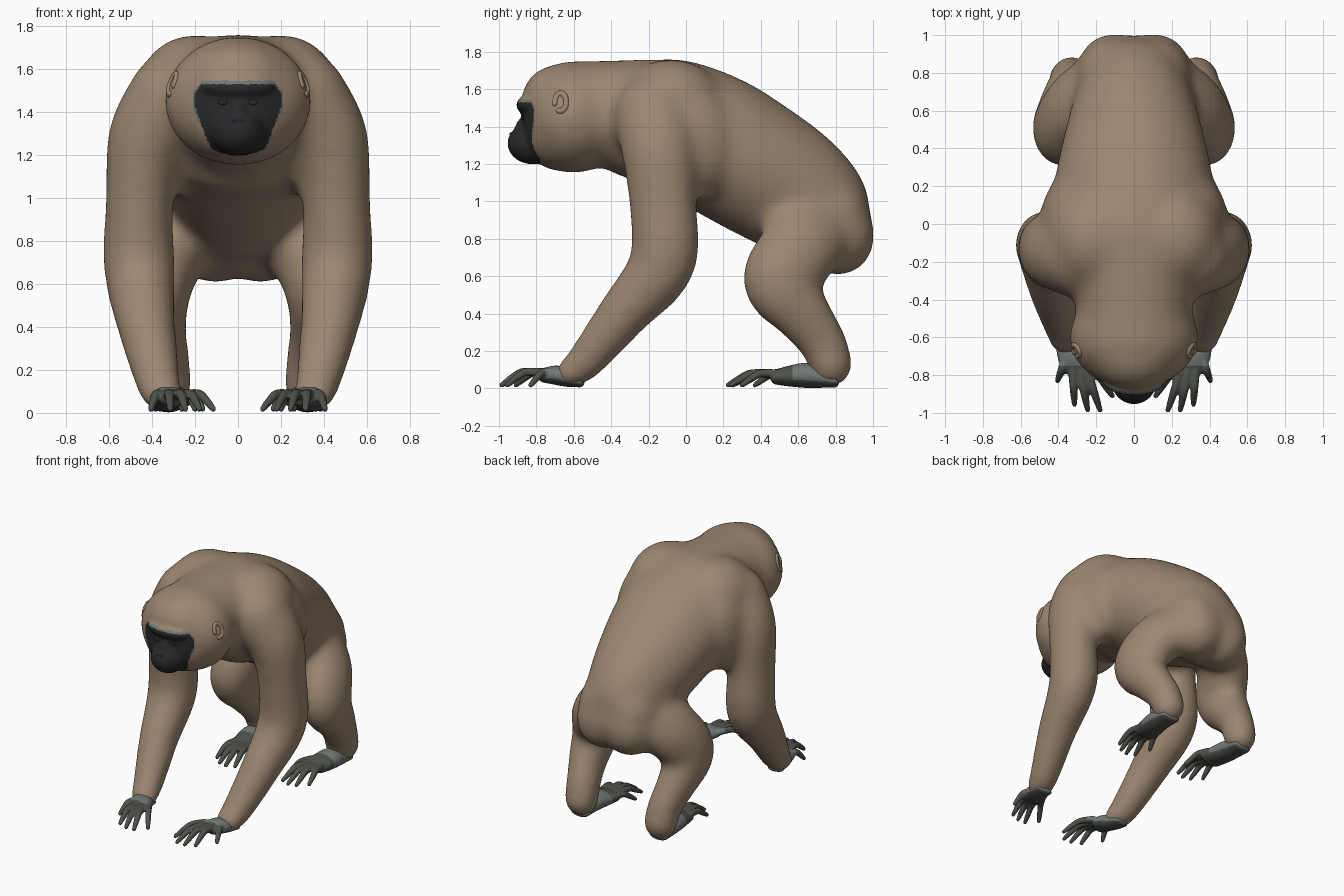
import bpy, bmesh, math
from mathutils import Vector, Matrix

if "Cube" in bpy.data.objects:
    bpy.data.objects.remove(bpy.data.objects["Cube"])


def material(name, rgb):
    m = bpy.data.materials.new(name)
    m.diffuse_color = (*rgb, 1)
    m.use_nodes = True
    m.node_tree.nodes["Principled BSDF"].inputs["Base Color"].default_value = m.diffuse_color
    return m


FUR = material("brown fur", (0.335, 0.24, 0.165))
FACE = material("black face skin", (0.022, 0.022, 0.024))
PALE = material("pale grey skin", (0.165, 0.185, 0.175))
DARK = material("dark grey skin", (0.075, 0.082, 0.070))


def spline(pts, n=6):
    """Catmull-Rom through stations (x, y, z, half width, half depth)."""
    out = []
    for i in range(len(pts) - 1):
        p0, p1, p2, p3 = pts[max(i - 1, 0)], pts[i], pts[i + 1], pts[min(i + 2, len(pts) - 1)]
        for k in range(n):
            t = k / n
            out.append([0.5 * (2 * b + (c - a) * t + (2 * a - 5 * b + 4 * c - d) * t * t
                               + (3 * b - a - 3 * c + d) * t ** 3)
                        for a, b, c, d in zip(p0, p1, p2, p3)])
    return out + [list(pts[-1])]


def tube(bm, pts, cap=1.0, sides=32):
    """Elliptical tube along stations, with rounded ends."""
    st = spline(pts)
    cen = [Vector(s[:3]) for s in st]
    rings = []
    for i, s in enumerate(st):
        t = (cen[min(i + 1, len(st) - 1)] - cen[max(i - 1, 0)]).normalized()
        side = (Vector((1, 0, 0)) - t * t.x).normalized()
        up = t.cross(side)
        slices = [(0, 1)]
        dome = [(math.sin(math.radians(d)), math.cos(math.radians(d))) for d in (25, 50, 70, 85)]
        if i == 0:
            slices = [(-o, k) for o, k in reversed(dome)] + slices
        if i == len(st) - 1:
            slices = slices + dome
        for off, k in slices:
            c = cen[i] + t * off * min(s[3], s[4]) * cap
            rings.append([bm.verts.new(c + side * s[3] * k * math.cos(a) + up * s[4] * k * math.sin(a))
                          for a in (2 * math.pi * j / sides for j in range(sides))])
    faces = [bm.faces.new((r[j], r[(j + 1) % sides], q[(j + 1) % sides], q[j]))
             for r, q in zip(rings, rings[1:]) for j in range(sides)]
    faces += [bm.faces.new(rings[0]), bm.faces.new(rings[-1])]
    bmesh.ops.recalc_face_normals(bm, faces=faces)


def ball(bm, c, r):
    bmesh.ops.create_uvsphere(bm, u_segments=32, v_segments=20, radius=1,
                              matrix=Matrix.Translation(c) @ Matrix.Diagonal((*r, 1)))


def finish(bm, name, mats, rule=None, voxel=None, smooth=0):
    """Make the object, fuse its parts into one skin, colour faces by rule."""
    me = bpy.data.meshes.new(name)
    bm.to_mesh(me)
    bm.free()
    ob = bpy.data.objects.new(name, me)
    bpy.context.collection.objects.link(ob)
    if voxel:
        r = ob.modifiers.new("fuse", 'REMESH')
        r.mode, r.voxel_size = 'VOXEL', voxel
        s = ob.modifiers.new("soften", 'SMOOTH')
        s.factor, s.iterations = 0.5, smooth
        bpy.context.view_layer.update()
        dg = bpy.context.evaluated_depsgraph_get()
        ob.data = bpy.data.meshes.new_from_object(ob.evaluated_get(dg))
        ob.modifiers.clear()
    me = ob.data
    me.materials.clear()
    for m in mats:
        me.materials.append(m)
    for p in me.polygons:
        p.use_smooth = True
        p.material_index = rule(p.center, p.normal) if rule else 0
    return ob


# ---- body masses: torso, skull, arms and legs, fused coarsely for soft blends
bm = bmesh.new()
tube(bm, [(0, -0.30, 1.41, .31, .29), (0, -0.13, 1.40, .41, .37), (0, 0.12, 1.325, .43, .372),
          (0, 0.34, 1.20, .40, .365), (0, 0.56, 1.06, .345, .345), (0, 0.71, 0.93, .30, .305),
          (0, 0.79, 0.82, .275, .23)], cap=0.75)
tube(bm, [(0, -0.60, 1.455, .33, .297), (0, -0.45, 1.47, .307, .284), (0, -0.22, 1.45, .35, .315)], cap=0.6)
ball(bm, (0, -0.60, 1.45), (.345, .275, .303))      # skull
ball(bm, (0, -0.69, 1.52), (.245, .198, .213))      # forehead
ball(bm, (0, -0.68, 1.38), (.268, .205, .218))      # jaw
for s in (1, -1):
    ball(bm, (s * .20, -0.08, 1.50), (.27, .29, .262))   # shoulder yoke
    ball(bm, (s * .33, 0.0, 1.31), (.17, .27, .31))      # shoulder blade
    ball(bm, (s * .10, 0.785, 0.92), (.205, .20, .21))   # upper rump
    ball(bm, (s * .105, 0.81, 0.815), (.20, .203, .215)) # buttock
    arm = [(.29, -0.17, 1.46, .23, .225), (.42, -0.145, 1.28, .188, .205), (.458, -0.125, 1.0, .160, .183),
           (.458, -0.125, 0.67, .168, .18), (.425, -0.335, 0.40, .138, .140),
           (.372, -0.54, 0.145, .110, .105), (.348, -0.625, 0.082, .100, .082)]
    leg = [(.165, 0.69, 0.90, .165, .25), (.31, 0.61, 0.75, .17, .22), (.380, 0.505, 0.57, .162, .205),
           (.37, 0.63, 0.39, .134, .155), (.34, 0.735, 0.24, .118, .130), (.33, 0.775, 0.118, .122, .120)]
    for limb in (arm, leg):
        tube(bm, [(s * p[0], *p[1:]) for p in limb], cap=0.95)
masses = finish(bm, "body_masses", [FUR], voxel=0.026, smooth=24)

# ---- face relief added to the masses, then fused finely into the final skin
bm = bmesh.new()
bm.from_mesh(masses.data)
bpy.data.objects.remove(masses)
ball(bm, (0, -0.82, 1.31), (.125, .135, .112))      # muzzle
ball(bm, (0, -0.83, 1.515), (.17, .078, .055))      # brow
ball(bm, (0, -0.86, 1.395), (.04, .055, .055))      # nose


def mask_width(z):
    return 0.095 + 0.105 * min(1, max(0, (z - 1.19) / 0.24)) ** 0.7 - 0.8 * max(0, z - 1.49)


def face_rule(c, n):
    if c.y > -0.78 or n.y > 0.35:
        return 0
    if 1.185 < c.z < 1.53 and abs(c.x) < mask_width(c.z):
        return 1
    if 1.36 < c.z < 1.546 and abs(c.x) < mask_width(c.z) + 0.012:
        return 2
    return 0


body = finish(bm, "body", [FUR, FACE, PALE], face_rule, voxel=0.0125, smooth=7)
bpy.context.view_layer.update()


def on_skin(origin, direction, default):
    hit, loc, _, _ = body.ray_cast(Vector(origin), Vector(direction))
    return loc if hit else Vector(default)


# ---- eyes and nostrils set into the mask
for name, x, z, r in (("eyes", .07, 1.445, (.024, .008, .012)), ("nostrils", .017, 1.36, (.010, .006, .008))):
    bm = bmesh.new()
    for s in (1, -1):
        ball(bm, on_skin((s * x, -1.5, z), (0, 1, 0), (s * x, -.88, z)), r)
    finish(bm, name, [FACE])

# ---- ears: low rims lying on the side of the head
bm = bmesh.new()
for s in (1, -1):
    for d in range(-110, 200, 20):
        y, z = -0.67 + .03 * math.cos(math.radians(d)), 1.53 + .048 * math.sin(math.radians(d))
        p = on_skin((s, y, z), (-s, 0, 0), (s * .29, y, z))
        ball(bm, p - Vector((s * .003, 0, 0)), (.014, .017, .017))
finish(bm, "ears", [FUR], voxel=0.006, smooth=6)


def digits(bm, s, roots, tips, lift, r):
    """Arched, tapering fingers from knuckle to tip."""
    for (x0, y0), (x1, y1) in zip(roots, tips):
        mx, my = x0 + (x1 - x0) * .45, y0 + (y1 - y0) * .45
        tube(bm, [(s * x0, y0, lift - .01, r * 1.15, r * 1.15), (s * mx, my, lift - .008, r, r),
                  (s * (mx + x1) / 2, (my + y1) / 2, lift * .6, r * .9, r * .9),
                  (s * x1, y1, .018, r * .65, r * .65)], sides=12)


# ---- hands and feet: sole plus five digits each
for s, side in ((1, "right"), (-1, "left")):
    bm = bmesh.new()
    tube(bm, [(s * .355, -0.56, .028, .06, .024), (s * .345, -0.62, .052, .07, .046),
              (s * .325, -0.69, .070, .082, .052), (s * .295, -0.755, .070, .08, .040)], cap=0.6)
    digits(bm, s, [(.235, -.73), (.25, -.77), (.285, -.785), (.325, -.775), (.36, -.71)],
           [(.115, -.91), (.18, -.985), (.245, -.985), (.315, -.955), (.405, -.83)], .095, .022)
    finish(bm, side + "_hand", [PALE, DARK],
           lambda c, n: 1 if c.y < -0.75 or n.z < -0.5 else 0, voxel=0.007, smooth=4)

    bm = bmesh.new()
    tube(bm, [(s * .33, 0.80, .040, .075, .037), (s * .325, 0.66, .068, .088, .066),
              (s * .31, 0.56, .066, .095, .057), (s * .295, 0.48, .060, .095, .040)], cap=0.6)
    digits(bm, s, [(.23, .54), (.24, .47), (.28, .45), (.32, .45), (.36, .48)],
           [(.165, .37), (.20, .25), (.26, .225), (.32, .24), (.385, .30)], .088, .022)
    finish(bm, side + "_foot", [PALE, DARK],
           lambda c, n: 1 if c.y < 0.57 or n.z < -0.5 else 0, voxel=0.007, smooth=4)
